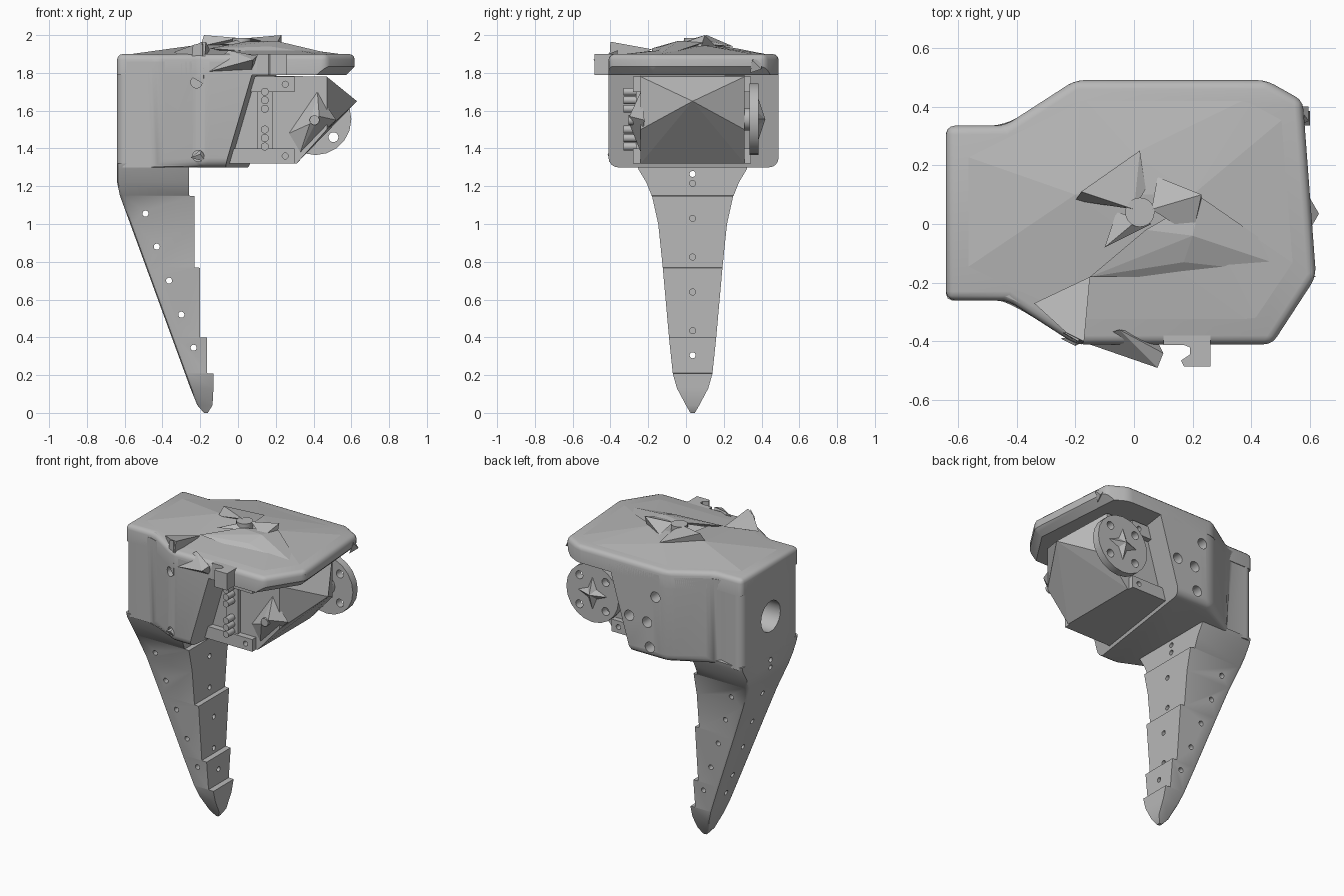
import bpy
import bmesh
import math
from mathutils import Vector, Matrix

if "Cube" in bpy.data.objects:
    bpy.data.objects.remove(bpy.data.objects["Cube"])

GREY = (0.48, 0.48, 0.48, 1)
mat = bpy.data.materials.new("plain grey")
mat.use_nodes = True
mat.diffuse_color = GREY
mat.node_tree.nodes["Principled BSDF"].inputs["Base Color"].default_value = GREY
MID = 0.035  # centre line of the leg in y


def finish(bm, name, smooth=False):
    bmesh.ops.recalc_face_normals(bm, faces=bm.faces)
    me = bpy.data.meshes.new(name)
    bm.to_mesh(me)
    bm.free()
    ob = bpy.data.objects.new(name, me)
    me.materials.append(mat)
    bpy.context.collection.objects.link(ob)
    if smooth:
        smooth_edges(ob)
    return ob


def smooth_edges(ob):
    bpy.ops.object.select_all(action='DESELECT')
    ob.select_set(True)
    bpy.context.view_layer.objects.active = ob
    bpy.ops.object.shade_smooth_by_angle(angle=math.radians(35))


def prism(points, z0, z1):
    bm = bmesh.new()
    base = bm.faces.new([bm.verts.new((x, y, z0)) for x, y in points])
    out = bmesh.ops.extrude_face_region(bm, geom=[base])
    top = [v for v in out["geom"] if isinstance(v, bmesh.types.BMVert)]
    bmesh.ops.translate(bm, verts=top, vec=(0, 0, z1 - z0))
    bmesh.ops.recalc_face_normals(bm, faces=bm.faces)
    return bm


def hull(name, points):
    bm = bmesh.new()
    vs = [bm.verts.new(p) for p in points]
    bmesh.ops.convex_hull(bm, input=vs)
    loose = [v for v in bm.verts if not v.link_faces]
    bmesh.ops.delete(bm, geom=loose, context='VERTS')
    return finish(bm, name)


def add_rod(bm, a, b, r, n=20):
    a, b = Vector(a), Vector(b)
    rot = (b - a).to_track_quat('Z', 'Y').to_matrix().to_4x4()
    bmesh.ops.create_cone(bm, cap_ends=True, segments=n, radius1=r, radius2=r,
                          depth=(b - a).length,
                          matrix=Matrix.Translation((a + b) / 2) @ rot)


def rods(name, items):
    bm = bmesh.new()
    for a, b, r in items:
        add_rod(bm, a, b, r)
    return finish(bm, name, True)


def box(name, lo, hi):
    return hull(name, [(x, y, z) for x in (lo[0], hi[0])
                       for y in (lo[1], hi[1]) for z in (lo[2], hi[2])])


def drill(ob, items):
    cutter = rods("hole_cutter", items)
    cutter.hide_render = True
    mod = ob.modifiers.new("holes", 'BOOLEAN')
    mod.operation, mod.solver, mod.object = 'DIFFERENCE', 'EXACT', cutter
    dg = bpy.context.evaluated_depsgraph_get()
    me = bpy.data.meshes.new_from_object(ob.evaluated_get(dg))
    ob.modifiers.clear()
    ob.data = me
    bpy.data.objects.remove(cutter)
    smooth_edges(ob)


# Tapered leg with stepped inner face
def back_x(z):
    return max(-0.64, -0.23 - (z - 0.07) * 0.366)


leg_rows = [(1.32, -0.26, 0.295), (1.29, -0.26, 0.287), (1.22, -0.26, 0.245),
            (1.15, -0.26, 0.217), (1.148, -0.23, 0.215), (1.0, -0.23, 0.182),
            (0.77, -0.23, 0.158), (0.768, -0.2, 0.158), (0.4, -0.2, 0.125),
            (0.398, -0.165, 0.125), (0.21, -0.165, 0.105), (0.208, -0.13, 0.105),
            (0.13, -0.13, 0.083), (0.04, -0.135, 0.035), (0.0, -0.16, 0.012)]
bm = bmesh.new()
rings = []
for z, xf, hw in leg_rows:
    xb = back_x(z) if z > 0.05 else (-0.215 if z > 0 else -0.18)
    c = min(0.02, hw * 0.3, (xf - xb) * 0.3)
    half = [(xf, hw), (xb + c, hw), (xb + c * 0.3, hw - c * 0.3), (xb, hw - c)]
    loop = half + [(x, -y) for x, y in reversed(half)]
    rings.append([bm.verts.new((x, y + MID, z)) for x, y in loop])
for r0, r1 in zip(rings, rings[1:]):
    for i in range(len(r0)):
        j = (i + 1) % len(r0)
        bm.faces.new((r0[i], r0[j], r1[j], r1[i]))
bm.faces.new(rings[0])
bm.faces.new(rings[-1])
leg = finish(bm, "leg")
holes = [((x, -1, z), (x, 1, z), 0.016) for x, z in
         [(-0.49, 1.055), (-0.43, 0.88), (-0.365, 0.70), (-0.30, 0.52), (-0.235, 0.345)]]
holes += [((-1, MID, z), (1, MID, z), 0.016) for z in (1.265, 0.305)]
for z, xf in [(1.215, -0.26), (1.03, -0.23), (0.825, -0.23), (0.64, -0.2), (0.435, -0.2)]:
    holes.append(((xf - 0.06, MID, z), (xf + 0.1, MID, z), 0.016))
    holes.append(((back_x(z) - 0.1, MID, z), (back_x(z) + 0.06, MID, z), 0.016))
drill(leg, holes)

# Housing, cut off by a slanted plane on the open side
plan = [(-0.64, -0.26), (-0.43, -0.26), (-0.2, -0.41), (0.47, -0.41), (0.62, -0.18),
        (0.575, 0.42), (0.45, 0.49), (-0.2, 0.49), (-0.44, 0.335), (-0.64, 0.335)]
bm = prism(plan, 1.30, 1.86)


def soften(e):
    a, b = (v.co for v in e.verts)
    upright = abs(a.z - b.z) > 0.1
    return upright or (a.z < 1.4 and max(a.x, b.x) > -0.4)


bmesh.ops.bevel(bm, geom=[e for e in bm.edges if soften(e)], offset=0.05,
                segments=4, profile=0.5, affect='EDGES')
p = Vector((-0.07, -0.41, 1.30))
normal = (Vector((0.06, 0.49, 1.30)) - p).cross(Vector((0.1, -0.41, 1.88)) - p)
if normal.x < 0:
    normal.negate()
cut = bmesh.ops.bisect_plane(bm, geom=bm.verts[:] + bm.edges[:] + bm.faces[:],
                             plane_co=p, plane_no=normal, clear_outer=True)
bmesh.ops.edgeloop_fill(bm, edges=[e for e in cut["geom_cut"]
                                   if isinstance(e, bmesh.types.BMEdge)])
housing = finish(bm, "housing")
drill(housing, [((-0.8, MID, 1.55), (-0.45, MID, 1.55), 0.1)]
      + [((x, -0.6, z), (x, -0.33, z), 0.03) for x, z in [(-0.22, 1.75), (-0.21, 1.36)]]
      + [((x, 0.41, z), (x, 0.6, z), 0.034) for x, z in
         [(-0.12, 1.71), (-0.06, 1.53), (0.07, 1.54), (-0.08, 1.37)]])

# Cap with rounded rim and shallow dome
bm = prism(plan, 1.79, 1.9)
under = [e for e in bm.edges if max(v.co.z for v in e.verts) < 1.8
         and min(v.co.x for v in e.verts) > 0.46]
bmesh.ops.bevel(bm, geom=under, offset=0.045, segments=1, affect='EDGES')
rim = [e for e in bm.edges if max(v.co.z for v in e.verts) > 1.85]
bmesh.ops.bevel(bm, geom=rim, offset=0.03, segments=3, profile=0.5, affect='EDGES')
finish(bm, "cap", True)
dome = [(-0.6, -0.17, 1.895), (-0.6, 0.24, 1.895)]
dome += [(0.02 + (x - 0.02) * 0.93, MID + (y - MID) * 0.9, 1.895)
         for x, y in plan if x > -0.3]
hull("cap_dome", dome + [(-0.2, 0.1, 1.95), (0.0, 0.24, 1.935), (0.2, 0.1, 1.945),
                         (0.17, -0.1, 1.915), (-0.15, -0.17, 1.915)])

# Jagged crown and ridges on the cap
rods("crown_hub", [((0.02, 0.04, 1.9), (0.02, 0.04, 1.985), 0.05)])
shards = {
    "crown_shard_right": [(-0.18, 0.11, 2.0), (0.02, 0.25, 1.94), (0, 0.05, 1.985),
                          (-0.2, 0.08, 1.94), (0.04, 0.12, 1.95)],
    "crown_shard_left": [(0.23, 0.1, 2.0), (0.2, -0.04, 1.95), (0.06, 0.05, 1.985),
                         (0.08, 0.16, 1.94), (0.23, 0.08, 1.94)],
    "crown_shard_front": [(0.02, 0.02, 1.98), (-0.1, -0.08, 1.95), (-0.06, 0.04, 1.94),
                          (0.06, 0.0, 1.95)],
    "long_ridge": [(0.62, -0.18, 1.87), (0.23, 0.09, 1.96), (0.2, -0.04, 1.97),
                   (0.17, -0.13, 1.94), (-0.15, -0.18, 1.93), (0.04, -0.02, 1.965),
                   (0.1, -0.1, 1.88)],
    "corner_ridge": [(-0.34, -0.27, 1.91), (-0.15, -0.18, 1.925), (-0.17, -0.4, 1.965),
                     (-0.23, -0.37, 1.95), (-0.18, -0.41, 1.82)],
    "corner_boss": [(-0.25, -0.37, 1.78), (-0.18, -0.41, 1.74), (-0.19, -0.4, 1.965),
                    (-0.24, -0.37, 1.94), (-0.17, -0.36, 1.9)],
    "front_spike": [(-0.05, -0.36, 1.92), (0.08, -0.49, 1.87), (0.1, -0.44, 1.89),
                    (0.07, -0.38, 1.8), (-0.18, -0.4, 1.8)],
    "rim_nub": [(0.57, 0.34, 1.8), (0.595, 0.4, 1.82), (0.595, 0.35, 1.87), (0.56, 0.4, 1.87)],
    "boss_flake": [(-0.25, -0.39, 1.35), (-0.17, -0.4, 1.33), (-0.2, -0.415, 1.37),
                   (-0.19, -0.38, 1.4)],
}
for name, pts in shards.items():
    hull(name, pts)

# Hooked tab at the front of the cap
hook = [(0.26, -0.38), (0.26, -0.485), (0.17, -0.485), (0.16, -0.465), (0.19, -0.445),
        (0.19, -0.42), (0.17, -0.412), (0.1, -0.412), (0.1, -0.38)]
finish(prism(hook, 1.79, 1.9), "hook_tab")

# Motor block with pointed end
motor = [(0.63, MID, 1.65)]
for y in (-0.24, 0.31):
    motor += [(x, y, z) for x, z in [(-0.1, 1.32), (0.31, 1.32), (0.47, 1.5),
                                     (0.47, 1.78), (-0.1, 1.79)]]
hull("motor_block", motor)

# Mounting tabs and pins on the motor sides
for side, y0, y1 in [("front", -0.28, -0.23), ("back", 0.3, 0.345)]:
    for level, z in [("lower", 1.32), ("upper", 1.7)]:
        tab = box(f"{side}_{level}_tab", (-0.05, y0, z), (0.3, y1, z + 0.08))
        drill(tab, [((0.25, y0 - 0.1, z + 0.04), (0.25, y1 + 0.1, z + 0.04), 0.016)])
box("pin_plate", (0.1, -0.265, 1.36), (0.185, -0.23, 1.75))
rods("pins", [((0.142, -0.33, z), (0.142, -0.25, z), 0.021)
              for z in (1.7, 1.655, 1.61, 1.5, 1.455, 1.41)])

# Star on the front side of the motor
hull("front_star", [(0.27, -0.24, 1.48), (0.42, -0.24, 1.7), (0.52, -0.22, 1.55),
                    (0.33, -0.24, 1.38), (0.38, -0.3, 1.53), (0.43, -0.3, 1.57)])
rods("front_pivot", [((0.405, -0.305, 1.55), (0.405, -0.24, 1.55), 0.026)])

# Round output horn at the back
horn = rods("horn_disc", [((0.41, 0.335, 1.555), (0.41, 0.385, 1.555), 0.19)])
ring = [(0.41 + 0.135 * math.cos(a), 1.555 + 0.135 * math.sin(a))
        for a in [math.pi * (k / 2 + 0.25) for k in range(4)]]
drill(horn, [((x, 0.2, z), (x, 0.5, z), 0.026) for x, z in ring])
rods("horn_shaft", [((0.41, 0.25, 1.555), (0.41, 0.36, 1.555), 0.06)])
for k in range(4):
    a = k * math.pi / 2
    u, w = Vector((math.cos(a), 0, math.sin(a))), Vector((-math.sin(a), 0, math.cos(a)))
    c = Vector((0.41, 0.38, 1.555))
    hull(f"horn_star_{k + 1}", [c + u * 0.12, c + w * 0.05, c - w * 0.05,
                                c + Vector((0, 0.04, 0))])
